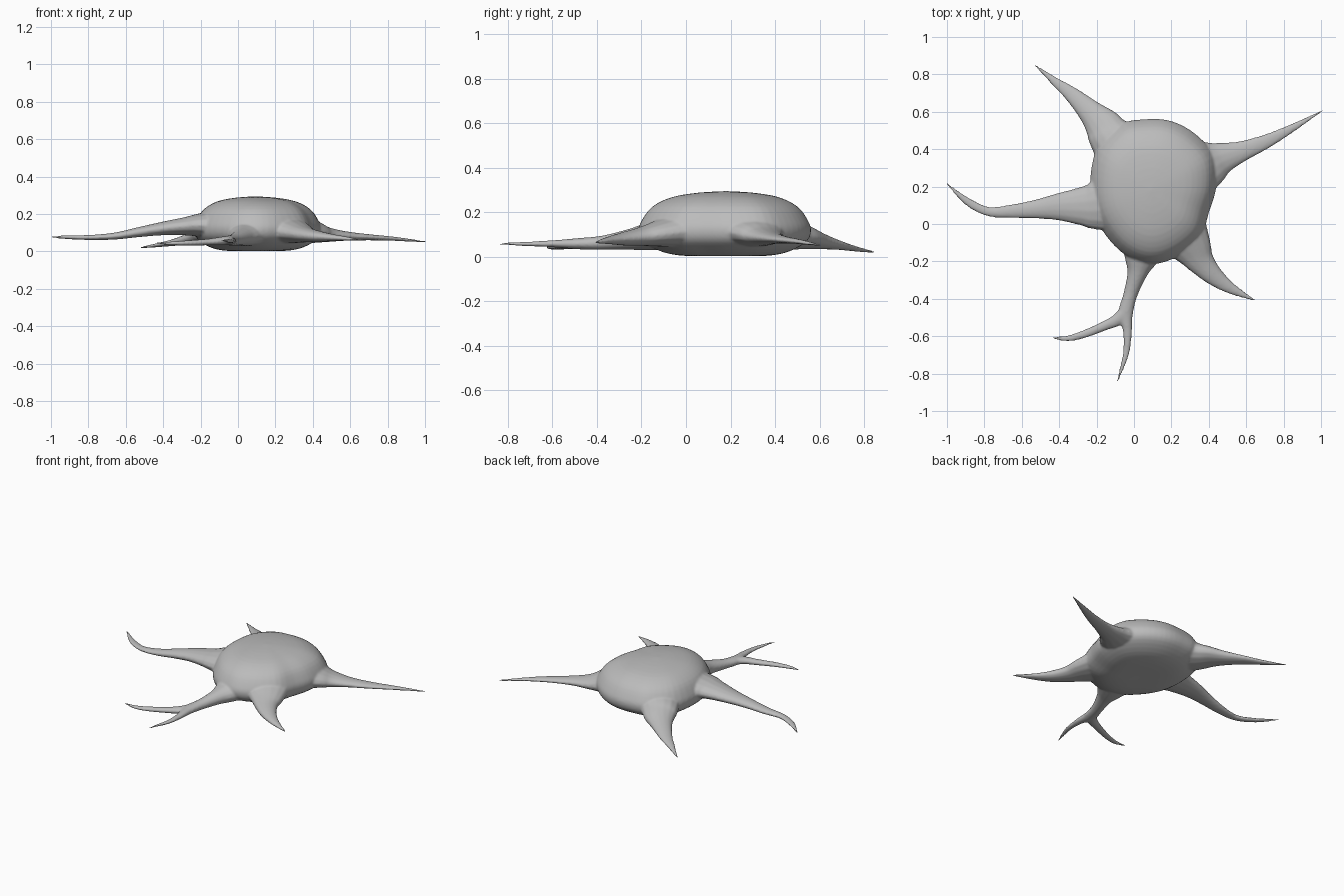
import bpy, bmesh, math
from mathutils import Vector

grey = bpy.data.materials.new("soft grey")
grey.diffuse_color = (0.5, 0.5, 0.5, 1)


def spline(pts, steps, closed=False):
    """Smooth interpolation through points of any dimension."""
    n = len(pts)
    out = []
    for i in range(n if closed else n - 1):
        ids = [(i + k) % n if closed else min(max(i + k, 0), n - 1) for k in (-1, 0, 1, 2)]
        for s in range(steps):
            t = s / steps
            out.append([0.5 * (2 * b + (c - a) * t + (2 * a - 5 * b + 4 * c - d) * t * t
                               + (3 * b - a - 3 * c + d) * t ** 3)
                        for a, b, c, d in zip(*(pts[k] for k in ids))])
    if not closed:
        out.append(list(pts[-1]))
    return out


def skin(bm, rings):
    """Closed surface through a list of vertex rings."""
    rings = [[bm.verts.new(p) for p in r] for r in rings]
    n = len(rings[0])
    for a, b in zip(rings, rings[1:]):
        for i in range(n):
            j = (i + 1) % n
            bm.faces.new((a[i], a[j], b[j], b[i]))
    bm.faces.new(rings[0][::-1])
    bm.faces.new(rings[-1])


def arm(bm, pts):
    """Tapered arm; each point is x, y, z, half width, half height."""
    path = spline(pts, 6)
    rings = []
    for i, (x, y, z, w, h) in enumerate(path):
        a, b = path[max(i - 1, 0)], path[min(i + 1, len(path) - 1)]
        d = Vector((b[0] - a[0], b[1] - a[1], 0)).normalized()
        side = Vector((-d.y, d.x, 0))
        rings.append([Vector((x, y, z)) + side * w * math.cos(t) + Vector((0, 0, h * math.sin(t)))
                      for t in (k * math.tau / 14 for k in range(14))])
    skin(bm, rings)


bm = bmesh.new()

# Domed central body
outline = spline([(0.44, 0.2), (0.43, 0.36), (0.33, 0.48), (0.2, 0.55), (0.06, 0.56), (-0.08, 0.53),
                  (-0.2, 0.4), (-0.235, 0.2), (-0.2, 0.02), (-0.08, -0.14), (0.06, -0.21),
                  (0.2, -0.19), (0.35, -0.08), (0.4, 0.06)], 4, True)
profile = spline([(0.02, 0.003), (0.45, 0.003), (0.72, 0.02), (0.94, 0.065), (1, 0.115), (0.96, 0.165),
                  (0.84, 0.225), (0.62, 0.267), (0.32, 0.287), (0.02, 0.294)], 3)
cx, cy = 0.09, 0.18
skin(bm, [[(cx + (x - cx) * s, cy + (y - cy) * s, z) for x, y in outline] for s, z in profile])

# Left arm
arm(bm, [(0.0, 0.14, 0.135, 0.2, 0.1), (-0.2, 0.1, 0.14, 0.135, 0.065), (-0.28, 0.095, 0.135, 0.105, 0.05),
         (-0.4, 0.092, 0.123, 0.075, 0.037), (-0.52, 0.08, 0.105, 0.052, 0.028),
         (-0.66, 0.068, 0.082, 0.036, 0.019), (-0.78, 0.067, 0.075, 0.026, 0.014),
         (-0.89, 0.12, 0.075, 0.022, 0.011), (-1.005, 0.22, 0.078, 0.004, 0.005)])
# Back left arm
arm(bm, [(0.02, 0.3, 0.13, 0.2, 0.1), (-0.12, 0.46, 0.105, 0.125, 0.075), (-0.17, 0.53, 0.088, 0.1, 0.055),
         (-0.235, 0.6, 0.07, 0.068, 0.037), (-0.33, 0.69, 0.05, 0.043, 0.02),
         (-0.42, 0.76, 0.035, 0.025, 0.012), (-0.53, 0.85, 0.019, 0.004, 0.005)])
# Right arm
arm(bm, [(0.25, 0.26, 0.13, 0.2, 0.1), (0.41, 0.325, 0.105, 0.125, 0.06), (0.48, 0.355, 0.09, 0.085, 0.04),
         (0.58, 0.39, 0.082, 0.056, 0.025), (0.71, 0.443, 0.075, 0.039, 0.016),
         (0.84, 0.51, 0.067, 0.024, 0.011), (1.01, 0.607, 0.05, 0.004, 0.005)])
# Front right arm
arm(bm, [(0.2, 0.03, 0.13, 0.19, 0.1), (0.305, -0.12, 0.105, 0.115, 0.06), (0.36, -0.205, 0.09, 0.075, 0.042),
         (0.43, -0.28, 0.08, 0.052, 0.03), (0.52, -0.345, 0.073, 0.031, 0.017),
         (0.65, -0.41, 0.063, 0.004, 0.005)])
# Front arm stem continuing into its straight branch
arm(bm, [(0.08, -0.02, 0.12, 0.18, 0.09), (0.035, -0.19, 0.088, 0.09, 0.06), (0.015, -0.27, 0.076, 0.053, 0.045),
         (-0.02, -0.38, 0.062, 0.038, 0.032), (-0.045, -0.48, 0.058, 0.04, 0.026),
         (-0.035, -0.57, 0.058, 0.025, 0.018), (-0.04, -0.68, 0.057, 0.018, 0.012),
         (-0.065, -0.77, 0.057, 0.012, 0.008), (-0.09, -0.845, 0.057, 0.004, 0.005)])
# Front arm side branch
arm(bm, [(-0.025, -0.43, 0.06, 0.03, 0.026), (-0.08, -0.505, 0.057, 0.034, 0.023),
         (-0.16, -0.545, 0.05, 0.026, 0.018), (-0.27, -0.59, 0.045, 0.022, 0.014),
         (-0.36, -0.612, 0.043, 0.016, 0.01), (-0.44, -0.607, 0.045, 0.004, 0.005)])

bmesh.ops.recalc_face_normals(bm, faces=bm.faces)
mesh = bpy.data.meshes.new("cell_body_with_arms")
bm.to_mesh(mesh)
bm.free()
mesh.materials.append(grey)
body = bpy.data.objects.new("cell_body_with_arms", mesh)
bpy.context.collection.objects.link(body)

# Fuse body and arms into one soft skin
fuse = body.modifiers.new("fuse", 'REMESH')
fuse.mode = 'VOXEL'
fuse.voxel_size = 0.007
fuse.use_smooth_shade = True
soften = body.modifiers.new("soften", 'SMOOTH')
soften.factor = 0.5
soften.iterations = 8
